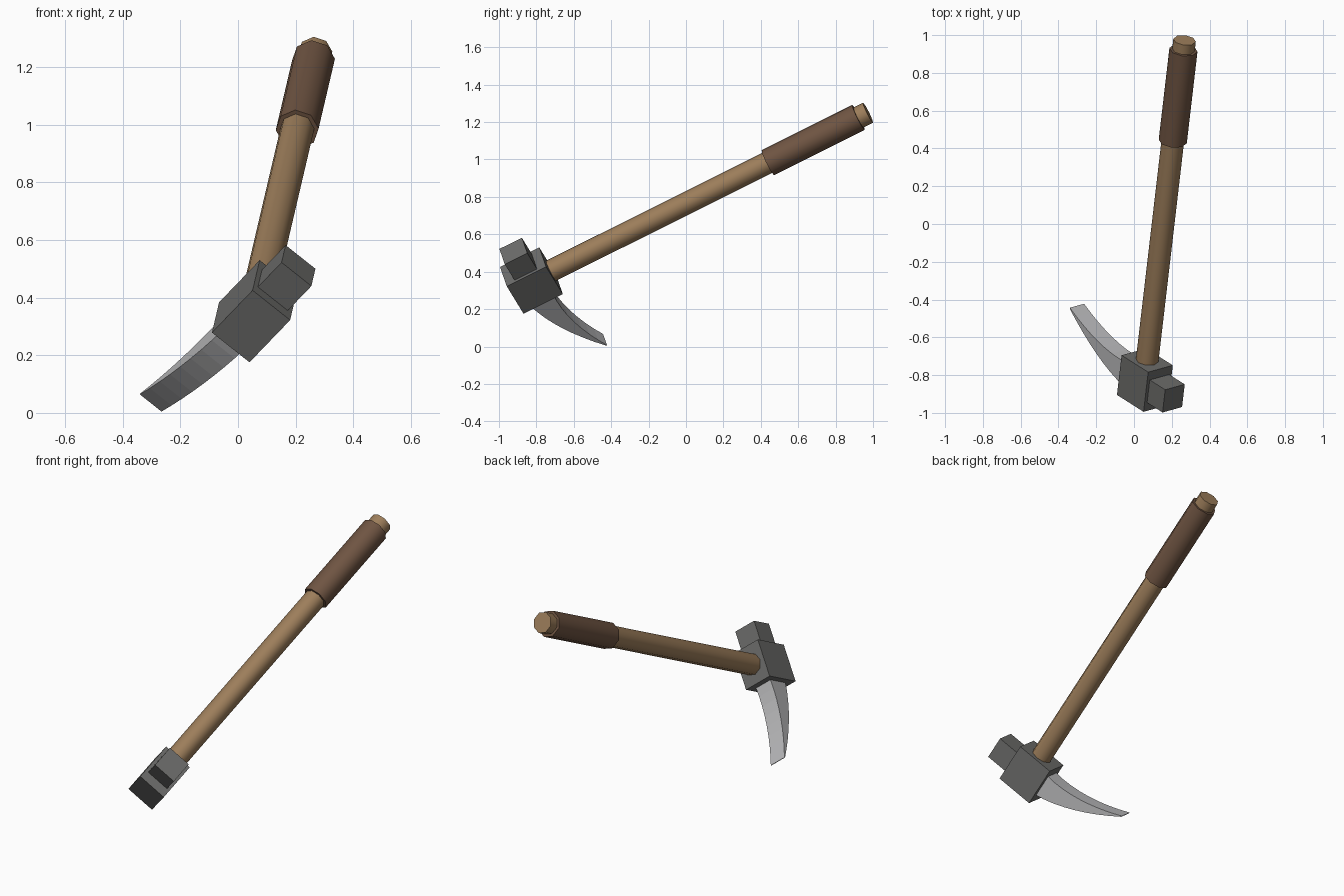
import bpy
import bmesh
from mathutils import Matrix, Vector

default = bpy.data.objects.get("Cube")
if default:
    bpy.data.objects.remove(default, do_unlink=True)

# Tilted tool frame: X toward the hammer face, Y across the head, Z up the handle
up = Vector((0.104, 0.890, 0.444)).normalized()
side = up.cross(Vector((0.633, -0.407, 0.656))).normalized()
out = side.cross(up)
FRAME = Matrix.Translation((0.0575, -0.8265, 0.3525)) @ Matrix((out, side, up)).transposed().to_4x4()


def material(name, color):
    mat = bpy.data.materials.new(name)
    mat.use_nodes = True
    mat.diffuse_color = (*color, 1)
    mat.node_tree.nodes["Principled BSDF"].inputs["Base Color"].default_value = (*color, 1)
    return mat


wood = material("wood", (0.34, 0.21, 0.105))
leather = material("brown leather", (0.16, 0.09, 0.055))
iron = material("dark iron", (0.15, 0.15, 0.145))
steel = material("light steel", (0.48, 0.48, 0.49))


def finish(bm, name, mat, smooth=False):
    bmesh.ops.recalc_face_normals(bm, faces=bm.faces)
    bm.transform(FRAME)
    mesh = bpy.data.meshes.new(name)
    bm.to_mesh(mesh)
    bm.free()
    mesh.materials.append(mat)
    obj = bpy.data.objects.new(name, mesh)
    bpy.context.collection.objects.link(obj)
    if smooth:
        bpy.ops.object.select_all(action="DESELECT")
        obj.select_set(True)
        bpy.context.view_layer.objects.active = obj
        bpy.ops.object.shade_smooth_by_angle(angle=0.9)
    return obj


def box(name, center, size, mat):
    bm = bmesh.new()
    bmesh.ops.create_cube(bm, size=1, matrix=Matrix.Translation(center) @ Matrix.Diagonal((*size, 1)))
    finish(bm, name, mat)


def rod(name, radius, start, end, mat):
    bm = bmesh.new()
    bmesh.ops.create_cone(bm, cap_ends=True, segments=8, radius1=radius, radius2=radius,
                          depth=end - start, matrix=Matrix.Translation((0, 0, (start + end) / 2)))
    finish(bm, name, mat, smooth=True)


# Handle and grip
rod("handle", 0.06, 0, 2.022, wood)
rod("grip_wrap", 0.075, 1.42, 1.965, leather)

# Head block and hammer face
box("head_block", (0, 0, 0), (0.222, 0.17, 0.236), iron)
box("hammer_face", (0.165, 0, 0), (0.15, 0.135, 0.135), iron)

# Curved pick blade, tapering to a chisel edge
bm = bmesh.new()
steps = 8
rings = []
for i in range(steps + 1):
    t = i / steps
    x = -0.10 - 0.495 * t
    mid = 0.17 * t ** 1.75
    half = 0.067 * (1 - t) + 0.003
    w = 0.052 - 0.003 * t
    rings.append([bm.verts.new((x, y, mid + z))
                  for y, z in ((-w, -half), (w, -half), (w, half), (-w, half))])
for a, b in zip(rings, rings[1:]):
    for k in range(4):
        n = (k + 1) % 4
        bm.faces.new((a[k], a[n], b[n], b[k]))
bm.faces.new(rings[0])
bm.faces.new(rings[-1])
finish(bm, "pick_blade", steel)
